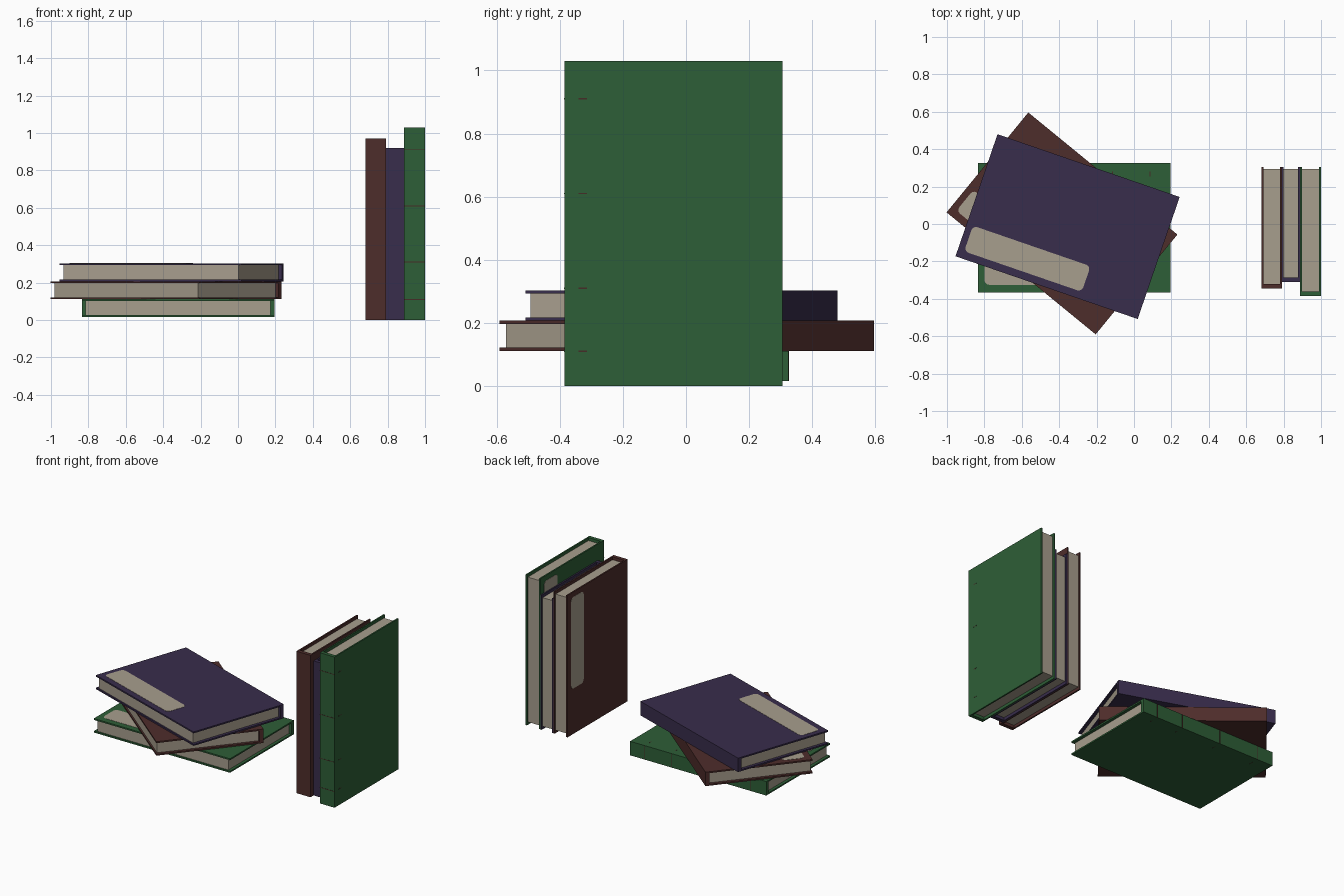
import bpy, bmesh, math
from mathutils import Matrix, Vector

if "Cube" in bpy.data.objects:
    bpy.data.objects.remove(bpy.data.objects["Cube"], do_unlink=True)


def material(name, rgb):
    m = bpy.data.materials.new(name)
    m.use_nodes = True
    m.diffuse_color = (*rgb, 1)
    m.node_tree.nodes["Principled BSDF"].inputs["Base Color"].default_value = (*rgb, 1)
    return m


GREEN = material("green cloth", (0.027, 0.112, 0.038))
RED = material("dark red cloth", (0.076, 0.026, 0.024))
PURPLE = material("purple cloth", (0.040, 0.026, 0.072))
PAPER = material("aged paper", (0.39, 0.342, 0.267))
THREAD = material("brown thread", (0.06, 0.025, 0.02))

# Book frame: x runs head to tail, the spine is at +y, the front cover faces +z
COVER, SPINE = 0.01, 0.025
BANDS = (-0.395, -0.095, 0.205, 0.405)


def add_box(bm, lo, hi):
    lo, hi = Vector(lo), Vector(hi)
    mat = Matrix.Translation((lo + hi) / 2) @ Matrix.Diagonal((*(hi - lo), 1))
    bmesh.ops.create_cube(bm, size=1, matrix=mat)


def finish(bm, name, mat, place):
    bmesh.ops.recalc_face_normals(bm, faces=bm.faces)
    mesh = bpy.data.meshes.new(name)
    bm.to_mesh(mesh)
    bm.free()
    mesh.materials.append(mat)
    ob = bpy.data.objects.new(name, mesh)
    ob.matrix_world = place
    bpy.context.collection.objects.link(ob)


def book(name, cloth, place, size, thick, bands=False):
    hx, hy, hz = 0.515 * size, 0.345 * size, thick / 2

    # Cover: C-shaped profile extruded along the spine
    bm = bmesh.new()
    y, z = hy - SPINE, hz - COVER
    profile = [(-hy, -hz), (hy, -hz), (hy, hz), (-hy, hz),
               (-hy, z), (y, z), (y, -z), (-hy, -z)]
    face = bm.faces.new([bm.verts.new((-hx, a, b)) for a, b in profile])
    new = bmesh.ops.extrude_face_region(bm, geom=[face])["geom"]
    bmesh.ops.translate(bm, vec=(2 * hx, 0, 0),
                        verts=[v for v in new if isinstance(v, bmesh.types.BMVert)])
    finish(bm, name + "_cover", cloth, place)

    # Page block
    bm = bmesh.new()
    add_box(bm, (-hx + 0.02, -hy + 0.01, -z), (hx - 0.02, y, z))
    finish(bm, name + "_pages", PAPER, place)

    # Rounded paper label by the fore edge of the front cover
    bm = bmesh.new()
    add_box(bm, (-0.48 * size, -0.305 * size, hz - 0.002),
            (0.185 * size, -0.16 * size, hz + 0.0015))
    corners = [e for e in bm.edges
               if abs((e.verts[0].co - e.verts[1].co).normalized().z) > 0.9]
    bmesh.ops.bevel(bm, geom=corners, offset=0.025, segments=3, profile=0.5,
                    affect='EDGES')
    finish(bm, name + "_label", PAPER, place)

    # Thin threads across the spine, with a stitch mark on each cover
    if bands:
        bm = bmesh.new()
        for u in BANDS:
            add_box(bm, (u - 0.002, hy - 0.004, -hz), (u + 0.002, hy + 0.001, hz))
            for s in (-1, 1):
                add_box(bm, (u - 0.002, hy - 0.072, s * hz - 0.0005),
                        (u + 0.002, hy - 0.045, s * hz + 0.0005))
        finish(bm, name + "_spine_threads", THREAD, place)


# Flat stack, each book turned a little
T = 0.0957
stack = [("stacked_green_book", GREEN, -0.32, -0.02, 0, True),
         ("stacked_red_book", RED, -0.385, 0.003, -39.3, False),
         ("stacked_purple_book", PURPLE, -0.355, -0.014, -19, False)]
for i, (name, cloth, x, y, turn, bands) in enumerate(stack):
    place = (Matrix.Translation((x, y, 0.016 + T * (i + 0.5)))
             @ Matrix.Rotation(math.radians(turn), 4, 'Z'))
    book(name, cloth, place, 1, T, bands)

# Upright row: head up, spines to the front, front covers to the right
upright = Matrix(((0, 0, -1), (0, -1, 0), (-1, 0, 0))).to_4x4()
row = [("standing_red_book", RED, 0.683, 0.79, 0.942, False),
       ("standing_purple_book", PURPLE, 0.79, 0.888, 0.893, False),
       ("standing_green_book", GREEN, 0.888, 1.0, 1.0, True)]
for name, cloth, x0, x1, size, bands in row:
    place = Matrix.Translation(((x0 + x1) / 2, 0.305 - 0.345 * size, 0.515 * size)) @ upright
    book(name, cloth, place, size, x1 - x0, bands)
